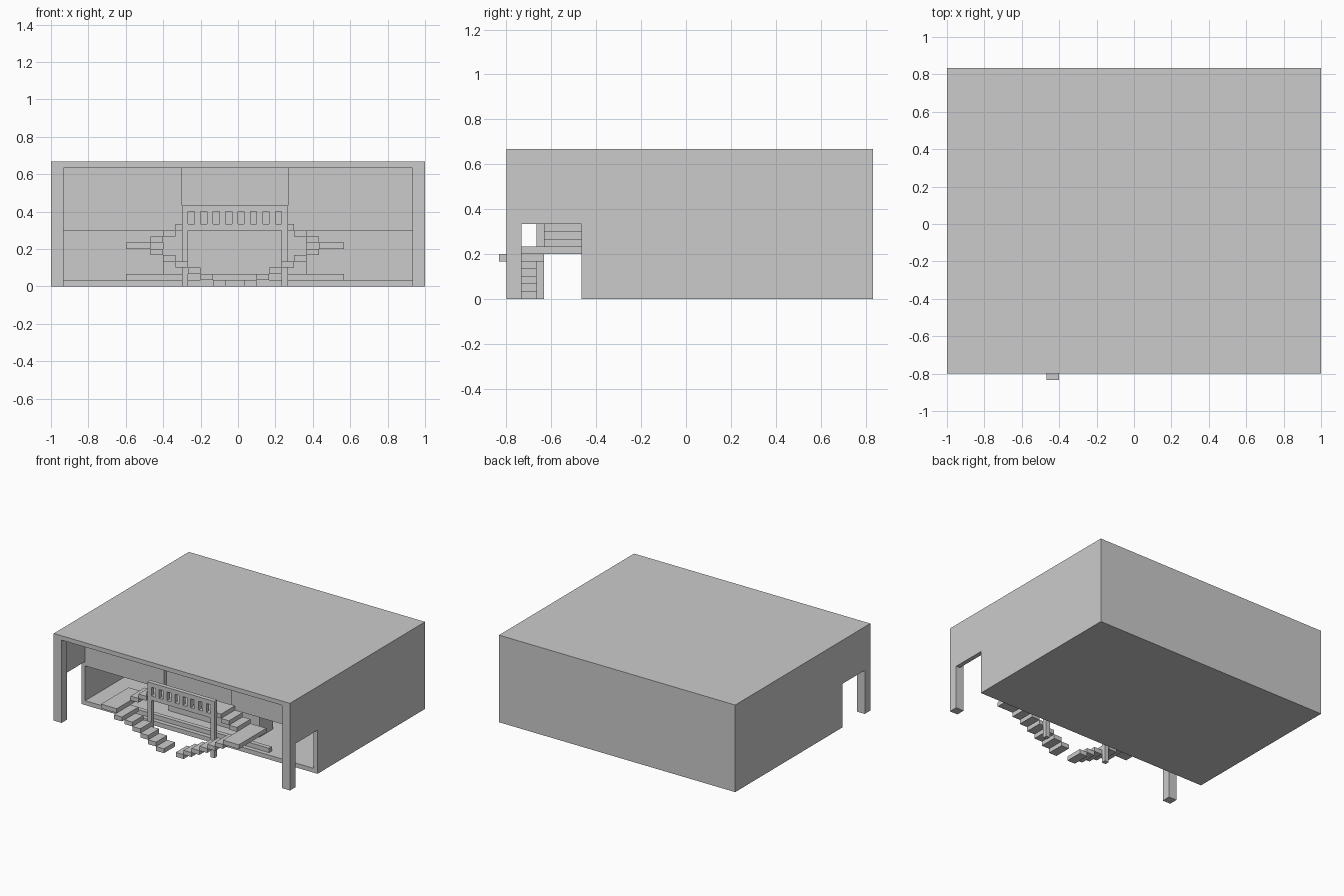
import bpy, bmesh

if "Cube" in bpy.data.objects:
    bpy.data.objects.remove(bpy.data.objects["Cube"])

U = 1 / 30  # the whole model sits on a grid of 1/30 units


def boxes(name, items):
    """One object made of boxes given as x0, x1, y0, y1, z0, z1 in grid steps."""
    bm = bmesh.new()
    for x0, x1, y0, y1, z0, z1 in items:
        g = bmesh.ops.create_cube(bm, size=1)
        for v in g["verts"]:
            v.co.x = (x1 if v.co.x > 0 else x0) * U
            v.co.y = (y1 if v.co.y > 0 else y0) * U
            v.co.z = (z1 if v.co.z > 0 else z0) * U
    me = bpy.data.meshes.new(name)
    bm.to_mesh(me)
    bm.free()
    ob = bpy.data.objects.new(name, me)
    bpy.context.collection.objects.link(ob)
    return ob


def flip(b):
    """Mirror a box about the staircase centre line (x = -0.5 steps)."""
    return (-1 - b[1], -1 - b[0]) + tuple(b[2:])


# Shell of the hall
boxes("roof", [(-30, 30, -24, 25, 19, 20)])
boxes("ground_floor", [(-30, 30, -14, 25, 0, 1)])
boxes("back_wall", [(-29, 29, 24, 25, 1, 19)])
for side, x0 in (("left", -30), ("right", 29)):
    boxes(side + "_wall", [(x0, x0 + 1, -14, 25, 1, 19)])
    boxes(side + "_porch_wall", [(x0, x0 + 1, -22, -14, 10, 19)])
boxes("left_front_post", [(-30, -28, -24, -22, 0, 19)])
boxes("right_front_post", [(28, 30, -24, -22, 0, 19)])

# Upper facade with recessed centre, upper floor and inner room
boxes("left_upper_facade", [(-29, -9, -14, -13, 9, 19)])
boxes("right_upper_facade", [(8, 29, -14, -13, 9, 19)])
boxes("centre_upper_facade", [(-9, 8, -13, -12, 10, 19)])
boxes("upper_floor", [(-29, 29, -13, 24, 9, 10)])
boxes("inner_room", [(-12, 11, -8, -3, 1, 9)])
boxes("floor_sill", [(-18, 17, -13, -12, 1, 2)])

# Balcony and its balustrade
boxes("balcony", [(-10, 9, -19, -14, 9, 10)])
rail = [(-9, -8, -20, -19, 0, 13), (7, 8, -20, -19, 0, 13),
        (-8, 7, -20, -19, 9, 10), (-8, 7, -20, -19, 12, 13)]
rail += [(x, x + 1, -20, -19, 10, 12) for x in range(-7, 7, 2)]
boxes("balustrade", rail)

# Twin stairs: lower flight, landing, upper flight back to the balcony
lower = [(1 + 2 * i, 3 + 2 * i, -24, -20, i, i + 1) for i in range(5)]
upper = [(11, 13, -19, -14, 7, 8), (9, 11, -19, -14, 8, 9)]
landing = (13, 17, -24, -14, 6, 7)
boxes("right_lower_stair", lower + [(11, 13, -24, -19, 5, 6)])
boxes("left_lower_stair", [flip(b) for b in lower] + [(-14, -12, -25, -19, 5, 6)])
boxes("right_landing", [landing])
boxes("left_landing", [flip(landing)])
boxes("right_upper_stair", upper)
boxes("left_upper_stair", [flip(b) for b in upper])
